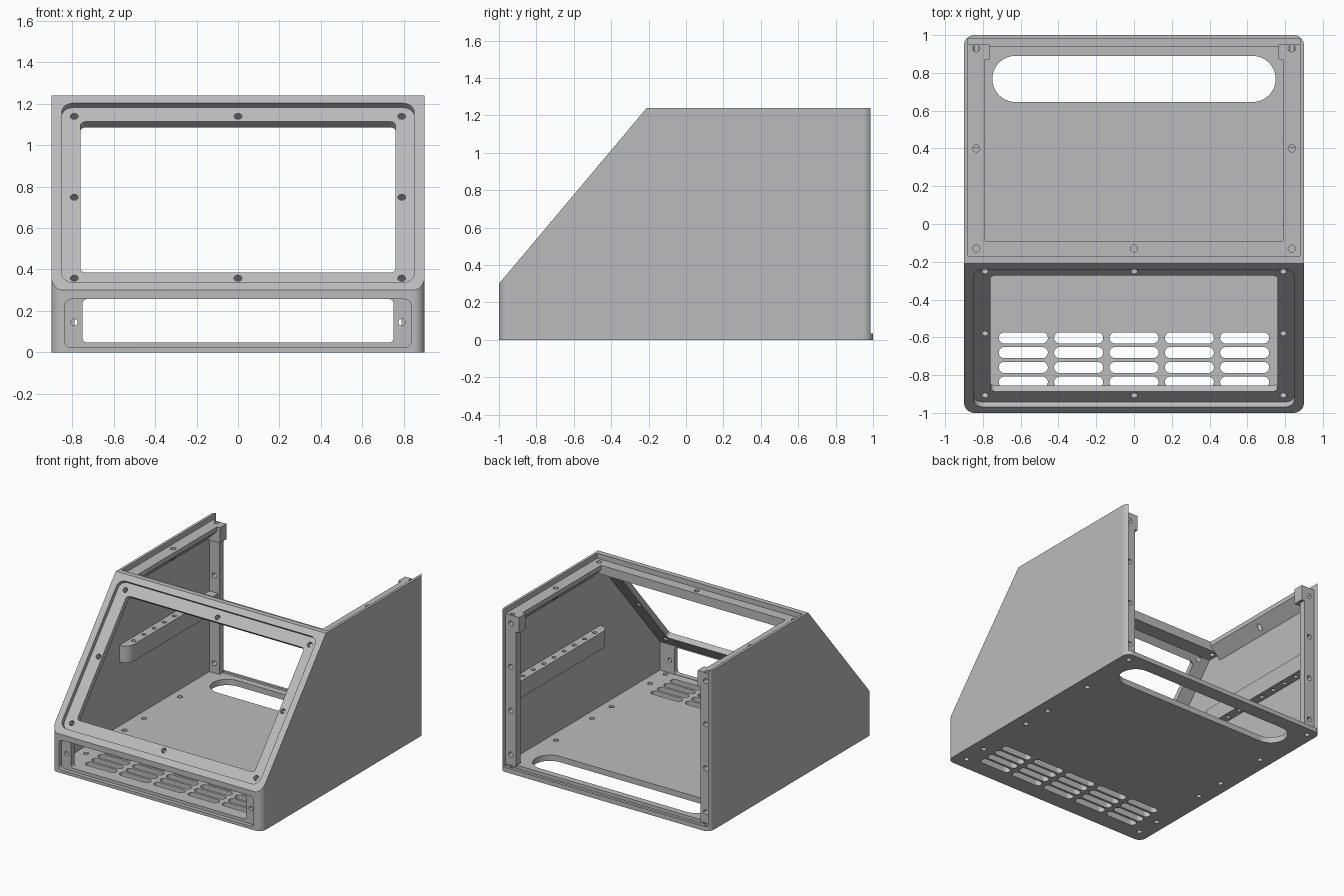
import bpy
import bmesh
from math import cos, sin, pi, radians, hypot
from mathutils import Matrix, Vector

if "Cube" in bpy.data.objects:
    bpy.data.objects.remove(bpy.data.objects["Cube"])

# Main dimensions
W, D, H = 1.80, 2.00, 1.24
LIP_H = 0.30            # height of the upright front
SLOPE_TOP_Y = -0.21     # where the sloped face meets the top
FLOOR, LEDGE = 0.045, 1.20

grey = bpy.data.materials.new("light_grey")
grey.use_nodes = True
grey.diffuse_color = (0.5, 0.5, 0.5, 1)
grey.node_tree.nodes["Principled BSDF"].inputs["Base Color"].default_value = (0.5, 0.5, 0.5, 1)


def frame(x, y, z, origin=(0, 0, 0)):
    m = Matrix((x, y, z)).transposed().to_4x4()
    m.translation = Vector(origin)
    return m


# Working planes: profile x, profile y, extrusion direction
PLAN = Matrix.Identity(4)
FRONT = frame((1, 0, 0), (0, 0, 1), (0, -1, 0))
SIDE = frame((0, 1, 0), (0, 0, 1), (1, 0, 0))
run, rise = SLOPE_TOP_Y + D / 2, H - LIP_H
length = hypot(run, rise)
c, s = run / length, rise / length
SLOPE = frame((1, 0, 0), (0, c, s), (0, -s, c),
              (0, -D / 2 + run / 2, LIP_H + rise / 2))


def rounded(cx, cy, w, h, r=0, n=6):
    """Outline of a rectangle with rounded corners."""
    if r == 0:
        return [(cx + i * w / 2, cy + j * h / 2) for i, j in ((1, 1), (-1, 1), (-1, -1), (1, -1))]
    pts = []
    for q, (i, j) in enumerate(((1, 1), (-1, 1), (-1, -1), (1, -1))):
        for k in range(n + 1):
            a = (q + k / n) * pi / 2
            p = (cx + i * (w / 2 - r) + r * cos(a), cy + j * (h / 2 - r) + r * sin(a))
            if not pts or hypot(p[0] - pts[-1][0], p[1] - pts[-1][1]) > 1e-5:
                pts.append(p)
    if hypot(pts[0][0] - pts[-1][0], pts[0][1] - pts[-1][1]) < 1e-5:
        pts.pop()
    return pts


def box(x0, x1, y0, y1):
    return rounded((x0 + x1) / 2, (y0 + y1) / 2, x1 - x0, y1 - y0)


def hole(x, y, r=0.019):
    return rounded(x, y, 2 * r, 2 * r, r, 4)


def solid(name, outlines, z0, z1, plane=PLAN):
    """Extrude one or more outlines into a mesh object."""
    bm = bmesh.new()
    for pts in outlines:
        low = [bm.verts.new(plane @ Vector((x, y, z0))) for x, y in pts]
        high = [bm.verts.new(plane @ Vector((x, y, z1))) for x, y in pts]
        bm.faces.new(low[::-1])
        bm.faces.new(high)
        for i in range(len(pts)):
            j = (i + 1) % len(pts)
            bm.faces.new((low[i], low[j], high[j], high[i]))
    bmesh.ops.recalc_face_normals(bm, faces=bm.faces)
    me = bpy.data.meshes.new(name)
    bm.to_mesh(me)
    bm.free()
    ob = bpy.data.objects.new(name, me)
    bpy.context.collection.objects.link(ob)
    return ob


def apply(ob, mod):
    bpy.context.view_layer.objects.active = ob
    bpy.ops.object.modifier_apply(modifier=mod.name)


def carve(ob, outlines, z0, z1, plane=PLAN):
    cutter = solid("cutter", outlines, z0, z1, plane)
    cutter.hide_render = True
    mod = ob.modifiers.new("carve", 'BOOLEAN')
    mod.operation, mod.solver, mod.object = 'DIFFERENCE', 'EXACT', cutter
    apply(ob, mod)
    bpy.data.objects.remove(cutter)


def mirror(ob):
    mod = ob.modifiers.new("mirror", 'MIRROR')
    mod.use_mirror_merge = False
    apply(ob, mod)


# Enclosure block with rounded upright corners and a sloped face
shell = solid("enclosure_shell", [rounded(0, 0, W, D, 0.055, 8)], 0, H)
carve(shell, [box(-2, 2, -2, 2)], 0, 3, SLOPE)

# Hollow interior, leaving floor, side walls, front bezel and front ledge
wall = 0.075
iy, iz = -D / 2 + s * wall, LIP_H - c * wall


def inner_z(y):
    return iz + (y - iy) * s / c


cavity_front, ledge_low = -0.93, 1.13
carve(shell, [[(cavity_front, FLOOR), (0.95, FLOOR), (0.95, 1.4), (-0.09, 1.4), (-0.09, ledge_low),
               (iy + (ledge_low - iz) * c / s, ledge_low), (cavity_front, inner_z(cavity_front))]],
      -0.875, 0.875, SIDE)

# Rebates for the missing cover: top, back groove and back opening
carve(shell, [box(-0.88, 0.88, -0.17, 1.1)], LEDGE, 1.4)
carve(shell, [box(-0.88, 0.88, 0.02, 1.4)], -0.98, -0.94, FRONT)
carve(shell, [box(-0.88, 0.88, 0.035, 1.4)], -1.1, -0.96, FRONT)

# Sloped screen bezel: recess, opening, screw holes
carve(shell, [rounded(0, 0, 1.70, 1.13, 0.055)], -0.033, 0.2, SLOPE)
carve(shell, [rounded(0, 0, 1.52, 0.952, 0.025)], -0.2, 0.1, SLOPE)
carve(shell, [hole(x, y) for x in (-0.79, 0, 0.79) for y in (-0.51, 0, 0.51) if x or y],
      -0.12, 0.1, SLOPE)

# Upright front panel: recess, opening, screw holes
carve(shell, [rounded(0, 0.14, 1.67, 0.233, 0.03)], 0.97, 1.1, FRONT)
carve(shell, [rounded(0, 0.1525, 1.50, 0.209, 0.02)], 0.90, 1.1, FRONT)
carve(shell, [hole(x, 0.145, 0.016) for x in (-0.79, 0.79)], 0.90, 1.1, FRONT)

# Floor: vents, cable slot, screw holes
carve(shell, [rounded(col * 0.293, -0.603 - row * 0.078, 0.26, 0.059, 0.0295)
              for col in range(-2, 3) for row in range(4)], -0.1, 0.1)
carve(shell, [rounded(0, 0.768, 1.50, 0.244, 0.122, 10)], -0.1, 0.1)
floor_holes = [(0.83, 0.93)] + [(0.805, y) for y in (0.44, 0, -0.24, -0.71, -0.90)]
carve(shell, [hole(side * x, y) for x, y in floor_holes for side in (-1, 1)], -0.1, 0.1)

# Screw holes in the front ledge
carve(shell, [hole(x, -0.13) for x in (-0.835, 0, 0.835)], 1.05, 1.4)

# Side ledges under the top opening, braced to the walls
ledges = solid("side_ledges", [[(0.885, LEDGE), (0.79, LEDGE), (0.79, 1.165), (0.885, 1.07)]],
               -0.87, 0.09, FRONT)
carve(ledges, [hole(0.835, 0.40)], 1.0, 1.4)
mirror(ledges)

# Corner blocks at the back of the ledges
blocks = solid("corner_blocks", [box(0.765, 0.885, 0.87, 0.95)], 1.08, LEDGE)
carve(blocks, [hole(0.835, 0.93)], 1.15, 1.4)
carve(blocks, [hole(0.835, 1.135)], -1.1, -0.91, FRONT)
mirror(blocks)

# Upright flanges at the back opening
flanges = solid("back_flanges", [box(0.79, 0.885, 0.90, 0.95)], FLOOR - 0.01, 1.08)
carve(flanges, [hole(0.835, z) for z in (0.12, 0.46, 0.80)], -1.1, -0.8, FRONT)
mirror(flanges)

# Mounting rails with a rounded front end and a row of holes
r = 0.07
end = [(0.87 - r * sin(radians(a)), -0.13 - r * cos(radians(a))) for a in range(0, 91, 15)]
rails = solid("mounting_rails", [[(0.885, 0.90), (0.885, -0.20)] + end + [(0.80, 0.90)]], 0.54, 0.67)
carve(rails, [hole(0.838, -0.08 + i * 0.125, 0.016) for i in range(8)], 0.4, 0.8)
mirror(rails)

# Material and smooth rounded edges
for ob in (shell, ledges, blocks, flanges, rails):
    ob.data.materials.clear()
    ob.data.materials.append(grey)
    bpy.ops.object.select_all(action='DESELECT')
    ob.select_set(True)
    bpy.context.view_layer.objects.active = ob
    bpy.ops.object.shade_smooth_by_angle(angle=radians(30))
    mod = ob.modifiers.new("weighted_normals", 'WEIGHTED_NORMAL')
    mod.keep_sharp = True
